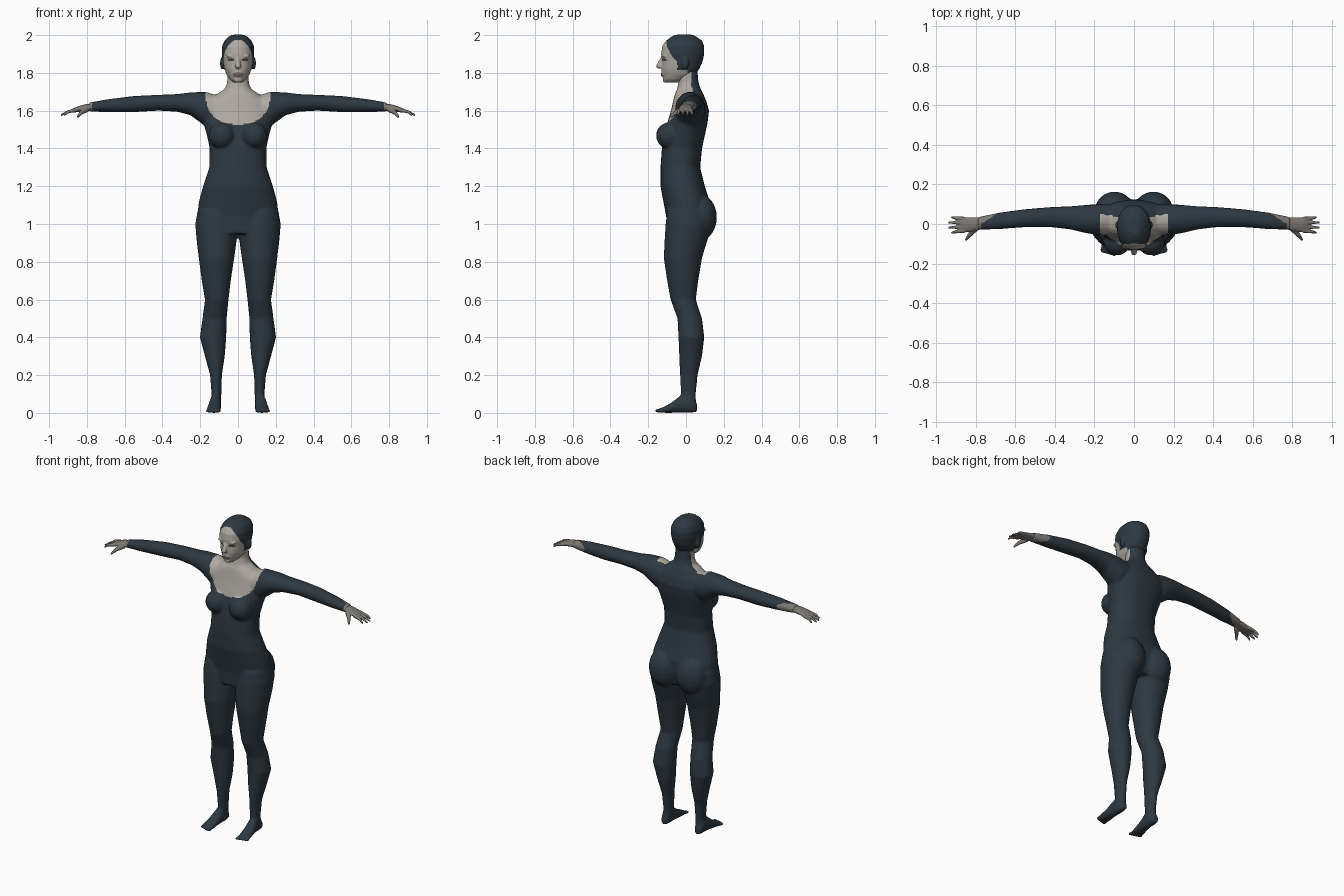
import bpy, bmesh, math
from mathutils import Vector, Matrix

cube = bpy.data.objects.get("Cube")
if cube:
    bpy.data.objects.remove(cube)


def material(name, rgb):
    m = bpy.data.materials.new(name)
    m.use_nodes = True
    m.diffuse_color = (*rgb, 1)
    m.node_tree.nodes["Principled BSDF"].inputs["Base Color"].default_value = (*rgb, 1)
    return m


SUIT, SKIN, HAND, EYE, LIP = range(5)
materials = [
    material("dark blue suit", (.027, .04, .053)),
    material("pale skin", (.43, .4, .36)),
    material("grey hand skin", (.2, .185, .17)),
    material("eye dark grey", (.07, .065, .06)),
    material("lip grey", (.16, .14, .13)),
]


def loft(bm, axis, rings, side=1, power=2.0, count=28):
    """Closed loft; each ring is (position on axis, a0, a1, b0, b1)."""
    loops = []
    for t, a0, a1, b0, b1 in rings:
        loop = []
        for i in range(count):
            ang = math.tau * i / count
            c, s = math.cos(ang), math.sin(ang)
            a = (a0 + a1) / 2 + (a1 - a0) / 2 * math.copysign(abs(c) ** (2 / power), c)
            b = (b0 + b1) / 2 + (b1 - b0) / 2 * math.copysign(abs(s) ** (2 / power), s)
            x, y, z = {"x": (t, a, b), "y": (a, t, b), "z": (a, b, t)}[axis]
            loop.append(bm.verts.new((x * side, y, z)))
        loops.append(loop)
    for low, high in zip(loops, loops[1:]):
        for i in range(count):
            j = (i + 1) % count
            bm.faces.new((low[i], low[j], high[j], high[i]))
    bm.faces.new(loops[0])
    bm.faces.new(loops[-1])


def ball(bm, centre, radii):
    mat = Matrix.Translation(centre) @ Matrix.Diagonal((*radii, 1))
    bmesh.ops.create_uvsphere(bm, u_segments=20, v_segments=12, radius=1, matrix=mat)


def limb(bm, start, end, r0, r1):
    a, b = Vector(start), Vector(end)
    turn = (b - a).to_track_quat("Z", "Y").to_matrix().to_4x4()
    bmesh.ops.create_cone(bm, cap_ends=True, segments=10, radius1=r0, radius2=r1,
                          depth=(b - a).length, matrix=Matrix.Translation((a + b) / 2) @ turn)


def finish(name, bm, voxel, smooth, rule):
    """Fuse the overlapping forms into one skin and colour it by rule."""
    bmesh.ops.recalc_face_normals(bm, faces=bm.faces)
    mesh = bpy.data.meshes.new(name)
    bm.to_mesh(mesh)
    bm.free()
    ob = bpy.data.objects.new(name, mesh)
    bpy.context.collection.objects.link(ob)
    fuse = ob.modifiers.new("fuse", "REMESH")
    fuse.mode, fuse.voxel_size = "VOXEL", voxel
    soften = ob.modifiers.new("soften", "SMOOTH")
    soften.factor, soften.iterations = .5, smooth
    graph = bpy.context.evaluated_depsgraph_get()
    fused = bpy.data.meshes.new_from_object(ob.evaluated_get(graph))
    ob.modifiers.clear()
    ob.data = fused
    fused.materials.clear()
    for m in materials:
        fused.materials.append(m)
    for p in fused.polygons:
        p.material_index = rule(p.center)
        p.use_smooth = True
    return ob


# Torso: height, front, back, half width
torso = [
    (.95, -.10, .10, .17), (1.04, -.105, .125, .217), (1.12, -.12, .125, .207),
    (1.2, -.135, .1, .185), (1.3, -.135, .075, .152), (1.4, -.128, .085, .15),
    (1.47, -.115, .1, .165), (1.54, -.098, .115, .185), (1.6, -.08, .122, .185),
    (1.65, -.068, .108, .165), (1.685, -.06, .093, .115), (1.715, -.047, .078, .07),
    (1.75, -.04, .066, .057), (1.82, -.04, .06, .055),
]
# Leg: height, inner, outer, front, back
leg = [
    (.03, .09, .145, -.02, .055), (.1, .088, .14, -.027, .052), (.2, .085, .148, -.032, .062),
    (.3, .07, .175, -.036, .085), (.4, .062, .202, -.04, .097), (.5, .06, .188, -.045, .085),
    (.6, .05, .175, -.082, .052), (.7, .038, .192, -.1, .065), (.82, .02, .208, -.118, .085),
    (.92, .006, .22, -.113, .115), (1, .004, .226, -.108, .13), (1.07, .02, .214, -.1, .12),
]
# Foot: depth, inner, outer, bottom, top
foot = [
    (-.145, .092, .166, .003, .022), (-.11, .088, .168, 0, .035), (-.07, .09, .16, 0, .06),
    (-.02, .09, .15, 0, .1), (.03, .09, .148, 0, .095), (.058, .1, .138, .005, .05),
]
# Arm: distance out, front, back, bottom, top
arm = [
    (.08, -.05, .1, 1.54, 1.67), (.17, -.058, .102, 1.515, 1.7), (.25, -.045, .096, 1.575, 1.697),
    (.32, -.028, .09, 1.594, 1.688), (.42, -.016, .086, 1.6, 1.684), (.55, -.016, .075, 1.592, 1.678),
    (.68, -.026, .058, 1.592, 1.662), (.79, -.03, .035, 1.595, 1.643),
]

body = bmesh.new()
loft(body, "z", [(z, -w, w, f, b) for z, f, b, w in torso], power=2.25)
for s in (1, -1):
    loft(body, "z", leg, s)
    loft(body, "y", foot, s)
    loft(body, "x", arm, s)
    ball(body, (s * .085, -.09, 1.468), (.07, .069, .07))
    ball(body, (s * .098, .068, 1.035), (.1, .096, .125))
    for i in range(5):
        ball(body, (s * (.098 + .016 * i), -.149 + .005 * i, .011), (.0085, .017, .011))


def body_colour(c):
    x = abs(c.x)
    if x > .77 - 1.5 * max(c.y, 0):
        return HAND
    scoop = (x / .172) ** 2.4 + (max(1.695 - c.z, 0) / .168) ** 2.4 < 1
    return SKIN if scoop and c.y < .03 + .2 * max(x - .06, 0) else SUIT


finish("body", body, .008, 4, body_colour)

# Head: height, front, back, half width
skull = [
    (1.748, -.105, -.04, .022), (1.765, -.12, .0, .043), (1.79, -.126, .05, .06),
    (1.82, -.13, .07, .072), (1.86, -.128, .088, .08), (1.9, -.132, .097, .086),
    (1.94, -.126, .097, .085), (1.97, -.106, .085, .072), (1.99, -.08, .058, .052),
    (2.002, -.055, .035, .032),
]
head = bmesh.new()
loft(head, "z", [(z, -w, w, f, b) for z, f, b, w in skull], power=2.15)
limb(head, (0, -.122, 1.885), (0, -.143, 1.836), .008, .016)
ball(head, (0, -.14, 1.834), (.015, .019, .011))
ball(head, (0, -.122, 1.792), (.026, .012, .014))
ball(head, (0, -.108, 1.763), (.022, .016, .014))
for s in (1, -1):
    ball(head, (s * .083, -.005, 1.852), (.012, .02, .034))
    ball(head, (s * .036, -.112, 1.888), (.026, .015, .008))


def head_colour(c):
    x = abs(c.x)
    if c.y < -.08:
        if ((x - .036) / .018) ** 2 + ((c.z - 1.868) / .008) ** 2 < 1:
            return EYE
        if (x / .028) ** 2 + ((c.z - 1.792) / .011) ** 2 < 1:
            return LIP
    oval = (x / .078) ** 2 + ((c.z - 1.855) / .12) ** 2 < 1
    if (oval and c.y < -.045) or (c.z < 1.815 and c.y < .01):
        return SKIN
    return SUIT


finish("head", head, .005, 3, head_colour)

# Hands with splayed fingers and a lowered thumb
palm = [
    (.765, -.026, .032, 1.599, 1.64), (.81, -.036, .034, 1.596, 1.634),
    (.85, -.042, .034, 1.592, 1.622), (.878, -.038, .03, 1.59, 1.61),
]
for s, label in ((1, "left"), (-1, "right")):
    hand = bmesh.new()
    loft(hand, "x", palm, s)
    for i in range(4):
        y = .026 - .02 * i
        tip = .922 + (.016 if i in (1, 2) else 0)
        knuckle = (s * .9, y * 1.15, 1.594)
        limb(hand, (s * .855, y, 1.604), knuckle, .011, .0085)
        limb(hand, knuckle, (s * tip, y * 1.3, 1.576), .0085, .005)
    limb(hand, (s * .8, -.022, 1.608), (s * .833, -.058, 1.588), .016, .011)
    limb(hand, (s * .83, -.055, 1.59), (s * .85, -.082, 1.566), .011, .006)
    finish(label + "_hand", hand, .004, 1, lambda c: HAND)
